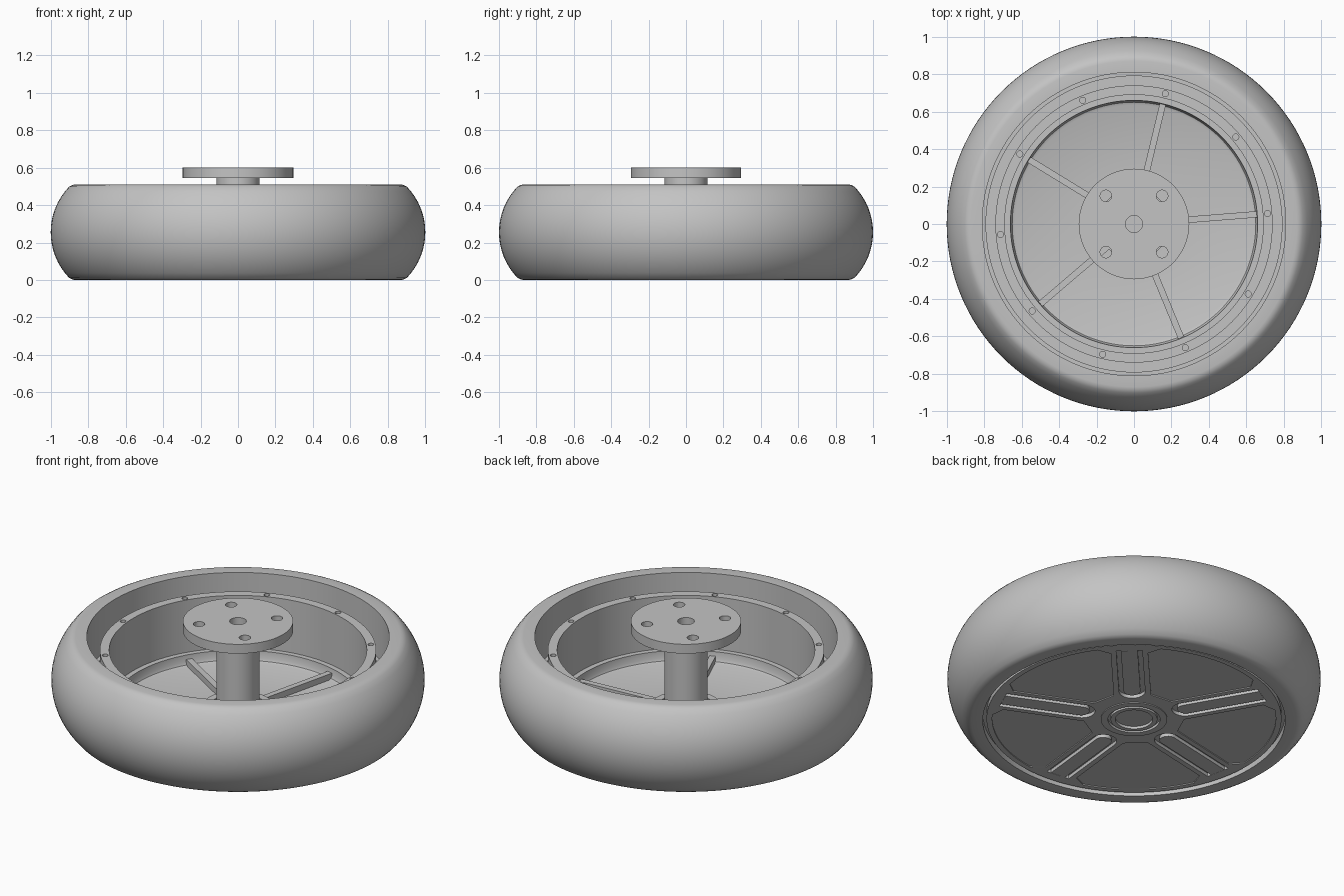
import bpy, bmesh
from math import sin, cos, pi, radians, asin
from mathutils import Matrix

if "Cube" in bpy.data.objects:
    bpy.data.objects.remove(bpy.data.objects["Cube"], do_unlink=True)

grey = bpy.data.materials.new("plain_grey")
grey.use_nodes = True
colour = (0.55, 0.55, 0.55, 1)
grey.diffuse_color = colour
grey.node_tree.nodes["Principled BSDF"].inputs["Base Color"].default_value = colour


def add_object(name, bm):
    bmesh.ops.recalc_face_normals(bm, faces=bm.faces)
    mesh = bpy.data.meshes.new(name)
    bm.to_mesh(mesh)
    bm.free()
    mesh.materials.append(grey)
    obj = bpy.data.objects.new(name, mesh)
    bpy.context.collection.objects.link(obj)
    return obj


def lathe(name, profile, closed=False, steps=128):
    """Spin an (r, z) profile around the z axis."""
    bm = bmesh.new()
    verts = [bm.verts.new((r, 0, z)) for r, z in profile]
    edges = [bm.edges.new(pair) for pair in zip(verts, verts[1:])]
    if closed:
        edges.append(bm.edges.new((verts[-1], verts[0])))
    bmesh.ops.spin(bm, geom=verts + edges, cent=(0, 0, 0), axis=(0, 0, 1),
                   angle=2 * pi, steps=steps, use_merge=False)
    bmesh.ops.remove_doubles(bm, verts=bm.verts, dist=1e-5)
    return add_object(name, bm)


def prism(bm, outline, z0, z1, angle=0):
    """Add an upright prism with an (x, y) outline, turned around z."""
    turn = Matrix.Rotation(angle, 4, "Z")
    face = bm.faces.new([bm.verts.new((x, y, z0)) for x, y in outline])
    result = bmesh.ops.extrude_face_region(bm, geom=[face], use_keep_orig=True)
    top = [v for v in result["geom"] if isinstance(v, bmesh.types.BMVert)]
    bmesh.ops.translate(bm, verts=top, vec=(0, 0, z1 - z0))
    bmesh.ops.transform(bm, matrix=turn, verts=top + list(face.verts))


def disc(x, y, r, n=20):
    return [(x + r * cos(2 * pi * i / n), y + r * sin(2 * pi * i / n)) for i in range(n)]


def slot(start, end, half):
    """Slot outline with a round inner end and a square outer end."""
    arc = [radians(90 + 15 * i) for i in range(13)]
    return [(end, half)] + [(start + half + half * cos(a), half * sin(a)) for a in arc] + [(end, -half)]


def cut(obj, bm):
    cutter = add_object("cutter", bm)
    cutter.hide_render = True
    mod = obj.modifiers.new("cut", "BOOLEAN")
    mod.operation, mod.solver, mod.object = "DIFFERENCE", "EXACT", cutter
    graph = bpy.context.evaluated_depsgraph_get()
    mesh = bpy.data.meshes.new_from_object(obj.evaluated_get(graph))
    obj.modifiers.clear()
    obj.data = mesh
    bpy.data.objects.remove(cutter, do_unlink=True)


# Tyre: bulging tread with a flat shoulder on both sides
tread = [(0.65 + 0.35 * cos(radians(a)), 0.255 + 0.35 * sin(radians(a)))
         for a in [-44 + 5.5 * i for i in range(17)]]
tyre = lathe("tyre", [(0.81, 0), (0.87, 0), (0.885, 0.003)] + tread +
             [(0.885, 0.507), (0.87, 0.51), (0.81, 0.51)], closed=True)

# Wheel pan: floor, upright bolt ring, and grooved hub underneath
wheel = lathe("wheel_pan", [
    (0, 0.02), (0.10, 0.02), (0.10, 0.005), (0.125, 0.005), (0.125, 0.02),
    (0.14, 0.02), (0.14, 0.005), (0.178, 0.005), (0.178, 0.01),
    (0.79, 0.01), (0.79, 0.04), (0.811, 0.04), (0.811, 0.24), (0.79, 0.24),
    (0.79, 0.2), (0.74, 0.2), (0.74, 0.43), (0.69, 0.43), (0.69, 0.12),
    (0.66, 0.12), (0.657, 0.08), (0.65, 0.066), (0.635, 0.06),
    (0.19, 0.06), (0.19, 0.1), (0.15, 0.1), (0.15, 0.08), (0, 0.08)])

# Bolt holes in the ring
bm = bmesh.new()
for i in range(10):
    prism(bm, disc(0.715, 0, 0.016), 0.37, 0.5, radians(4.5 + 36 * i))
cut(wheel, bm)

# Slots and shallow panels on the underside
side, fifth = 0.1, radians(72)
margin = asin(0.17 / 0.76)
panel = [(0.25, side), (0.70, side)]
panel += [(0.76 * cos(a), 0.76 * sin(a)) for a in
          [margin + (fifth - 2 * margin) * i / 12 for i in range(13)]]
panel += [(s * cos(fifth) + side * sin(fifth), s * sin(fifth) - side * cos(fifth)) for s in (0.70, 0.25)]
bm = bmesh.new()
for i in range(5):
    turn = radians(48 + 72 * i)
    prism(bm, slot(0.22, 0.73, 0.07), -0.02, 0.03, turn)
    prism(bm, panel, -0.02, 0.016, turn)
cut(wheel, bm)

bm = bmesh.new()
for i in range(5):
    prism(bm, slot(0.25, 0.729, 0.045), 0.01, 0.035, radians(48 + 72 * i))
slot_inserts = add_object("slot_inserts", bm)

# Ribs on the inner floor
bm = bmesh.new()
for i in range(5):
    prism(bm, [(0.19, -0.017), (0.657, -0.017), (0.657, 0.017), (0.19, 0.017)],
          0.05, 0.095, radians(4.5 + 72 * i))
ribs = add_object("floor_ribs", bm)

# Axle with its mounting flange
axle = lathe("axle_and_flange", [
    (0, 0.07), (0.115, 0.07), (0.115, 0.545), (0.295, 0.545), (0.295, 0.6),
    (0.045, 0.6), (0.045, 0.5), (0, 0.5)], steps=96)
bm = bmesh.new()
for i in range(4):
    prism(bm, disc(0.212, 0, 0.031), 0.5, 0.65, radians(45 + 90 * i))
cut(axle, bm)

# Smooth round surfaces, keep crisp edges
for obj in (tyre, wheel, axle, slot_inserts, ribs):
    bpy.ops.object.select_all(action="DESELECT")
    obj.select_set(True)
    bpy.context.view_layer.objects.active = obj
    bpy.ops.object.shade_smooth_by_angle(angle=radians(30))
